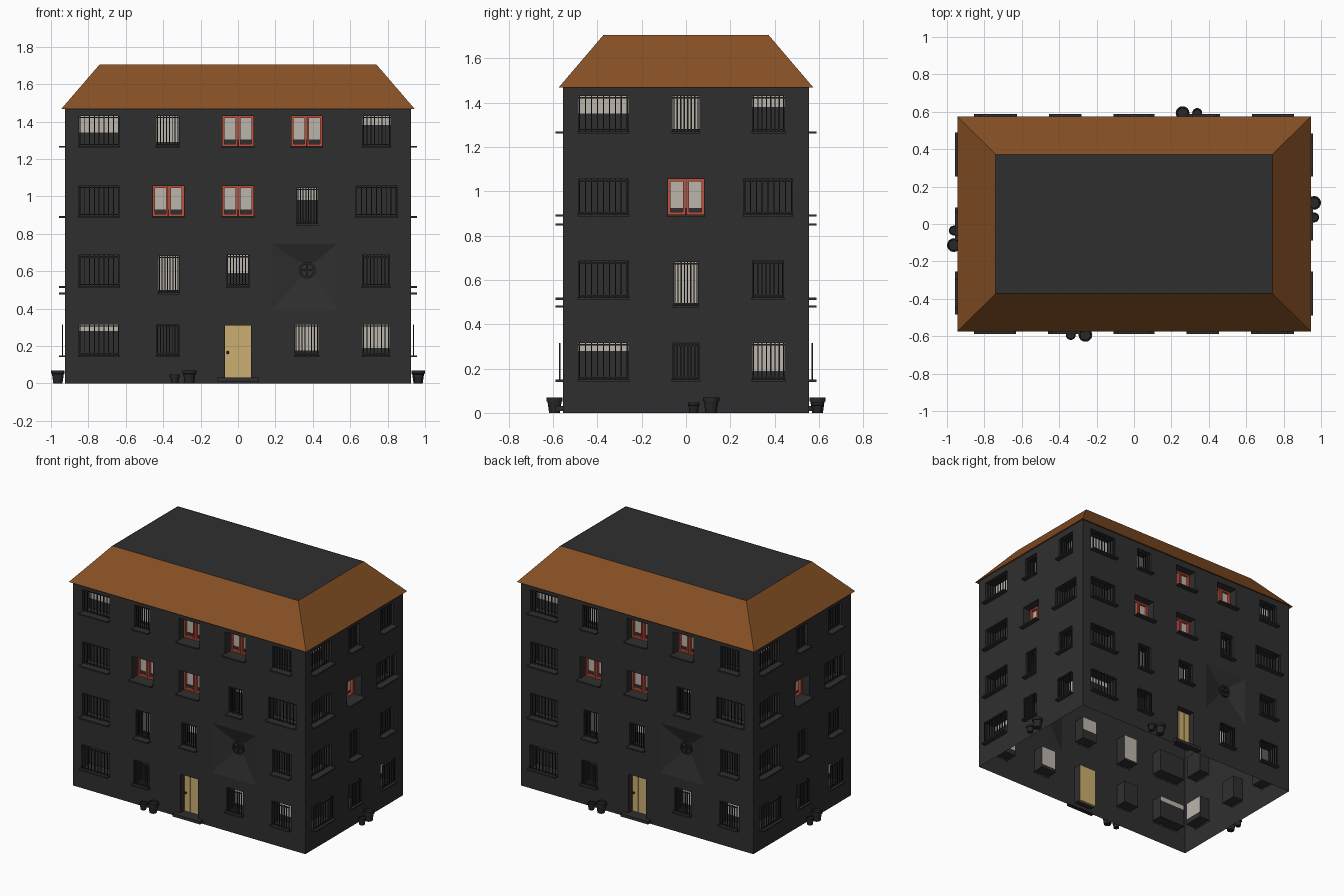
import bpy, bmesh, math
from mathutils import Matrix, Vector

if "Cube" in bpy.data.objects:
    bpy.data.objects.remove(bpy.data.objects["Cube"])

HX, HY, H, DEPTH = 0.925, 0.555, 1.475, 0.08


def material(name, r, g, b):
    m = bpy.data.materials.new(name)
    m.diffuse_color = (r, g, b, 1)
    m.use_nodes = True
    m.node_tree.nodes["Principled BSDF"].inputs["Base Color"].default_value = m.diffuse_color
    return m


DARK = material("dark_plaster", 0.028, 0.028, 0.028)
IRON = material("dark_iron", 0.02, 0.02, 0.02)
PALE = material("pale_glass", 0.5, 0.46, 0.41)
RED = material("red_paint", 0.55, 0.08, 0.045)
WOOD = material("door_wood", 0.6, 0.43, 0.16)
TILE = material("roof_tile", 0.24, 0.08, 0.018)


def finish(bm, name, mat, M=Matrix()):
    me = bpy.data.meshes.new(name)
    bm.transform(M)
    bm.to_mesh(me)
    bm.free()
    ob = bpy.data.objects.new(name, me)
    me.materials.append(mat)
    bpy.context.collection.objects.link(ob)
    return ob


def box(bm, u0, u1, d0, d1, v0, v1):
    mid = Vector(((u0 + u1) / 2, (d0 + d1) / 2, (v0 + v1) / 2))
    size = Matrix.Diagonal((u1 - u0, d1 - d0, v1 - v0, 1))
    bmesh.ops.create_cube(bm, size=1, matrix=Matrix.Translation(mid) @ size)


def rect(bm, u0, u1, v0, v1, d):
    return [bm.verts.new((u, d, v)) for u, v in ((u0, v0), (u1, v0), (u1, v1), (u0, v1))]


def bridge(bm, a, b):
    for i in range(len(a)):
        j = (i + 1) % len(a)
        bm.faces.new((a[i], a[j], b[j], b[i]))


def lathe(bm, profile, x, y, n=14):
    prev = None
    for r, z in profile:
        ring = [bm.verts.new((x + r * math.cos(2 * math.pi * i / n),
                              y + r * math.sin(2 * math.pi * i / n), z)) for i in range(n)]
        if prev:
            bridge(bm, prev, ring)
        else:
            bm.faces.new(ring[::-1])
        prev = ring
    bm.faces.new(prev)


def facade(side, half, M, windows, pots, door=False):
    # wall sheet with real openings (local x along wall, y inward, z up)
    holes = [w[:4] for w in windows]
    if door:
        holes += [(-0.07, 0.07, 0.03, 0.31), (0.18, 0.53, 0.39, 0.745)]
    us = sorted({-half, half} | {h[i] for h in holes for i in (0, 1)})
    vs = sorted({0, H} | {h[i] for h in holes for i in (2, 3)})
    wall = bmesh.new()
    for a, b in zip(us, us[1:]):
        for c, d in zip(vs, vs[1:]):
            u, v = (a + b) / 2, (c + d) / 2
            if not any(h[0] < u < h[1] and h[2] < v < h[3] for h in holes):
                wall.faces.new(rect(wall, a, b, c, d, 0))
    bmesh.ops.remove_doubles(wall, verts=wall.verts, dist=1e-5)
    bars, sills, glass, frames = (bmesh.new() for _ in range(4))
    for u0, u1, v0, v1, kind, pale in windows:
        # recess, back pane and sill
        inner = rect(wall, u0, u1, v0, v1, DEPTH)
        bridge(wall, rect(wall, u0, u1, v0, v1, 0), inner)
        if pale > v0:
            wall.faces.new(rect(wall, u0, u1, v0, min(pale, v1), DEPTH))
        if pale < v1:
            glass.faces.new(rect(glass, u0, u1, pale, v1, DEPTH))
        box(sills, u0 - 0.005, u1 + 0.005, -0.033, 0.002, v0 - 0.01, v0)
        if kind == "red":
            # two casements with a centre gap
            mid, t = (u0 + u1) / 2, 0.011
            for a, b in ((u0, mid - 0.002), (mid + 0.002, u1)):
                for s in ((a, a + t, v0, v1), (b - t, b, v0, v1),
                          (a + t, b - t, v0, v0 + t), (a + t, b - t, v1 - t, v1)):
                    box(frames, s[0], s[1], DEPTH - 0.02, DEPTH - 0.001, s[2], s[3])
        else:
            # iron grille, set proud of the wall on the ground floor
            d = -0.017 if v0 < 0.3 else 0.012
            w = u1 - u0
            n = 9 if w > 0.17 else 8
            for i in range(n):
                u = u0 + 0.005 + (w - 0.01) * i / (n - 1)
                box(bars, u - 0.0025, u + 0.0025, d, d + 0.006, v0, v1)
            for v in (v0 + 0.008, v1 - 0.008):
                box(bars, u0, u1, d, d + 0.006, v - 0.003, v + 0.003)
    if door:
        # door recess, planks, knob and step
        bridge(wall, rect(wall, -0.07, 0.07, 0.03, 0.31, 0), rect(wall, -0.07, 0.07, 0.03, 0.31, 0.06))
        planks = bmesh.new()
        for i in range(3):
            box(planks, -0.07 + i * 0.047, -0.026 + i * 0.047, 0.045, 0.06, 0.03, 0.31)
        box(planks, -0.07, 0.07, 0.052, 0.06, 0.03, 0.31)
        finish(planks, side + "_door", WOOD, M)
        knob = bmesh.new()
        bmesh.ops.create_uvsphere(knob, u_segments=10, v_segments=6, radius=0.008,
                                  matrix=Matrix.Translation((-0.055, 0.038, 0.165)))
        finish(knob, side + "_door_knob", IRON, M)
        step = bmesh.new()
        box(step, -0.11, 0.11, -0.033, 0.002, 0.008, 0.03)
        finish(step, side + "_door_step", DARK, M)
        # splayed niche with a round window
        cx, cz, r = 0.37, 0.605, 0.045
        inner = rect(wall, cx - r, cx + r, cz - r, cz + r, 0.035)
        bridge(wall, rect(wall, 0.18, 0.53, 0.39, 0.745, 0), inner)
        wall.faces.new(inner)
        ring = bmesh.new()
        n, loops = 20, []
        for rad, d in ((0.045, 0.036), (0.045, 0.022), (0.033, 0.022), (0.033, 0.036)):
            loops.append([ring.verts.new((cx + rad * math.cos(2 * math.pi * i / n), d,
                                          cz + rad * math.sin(2 * math.pi * i / n))) for i in range(n)])
        for a, b in zip(loops, loops[1:]):
            bridge(ring, a, b)
        box(ring, cx - 0.035, cx + 0.035, 0.025, 0.035, cz - 0.004, cz + 0.004)
        box(ring, cx - 0.004, cx + 0.004, 0.025, 0.035, cz - 0.035, cz + 0.035)
        bmesh.ops.recalc_face_normals(ring, faces=ring.faces)
        finish(ring, side + "_round_window", IRON, M)
    finish(wall, side + "_wall", DARK, M)
    finish(bars, side + "_grilles", IRON, M)
    finish(sills, side + "_sills", DARK, M)
    finish(glass, side + "_panes", PALE, M)
    finish(frames, side + "_casements", RED, M)
    # flower pots
    pot = bmesh.new()
    for u, r, h in pots:
        lathe(pot, ((r * 0.68, 0), (r * 0.88, h * 0.72), (r, h * 0.74), (r, h),
                    (r * 0.8, h), (r * 0.75, h * 0.8)), u, -0.038)
    finish(pot, side + "_pots", IRON, M)


R4, R3, R2, R1 = (1.27, 1.43), (0.895, 1.055), (0.52, 0.685), (0.15, 0.315)
T3, T2 = (0.855, 1.045), (0.485, 0.68)
NO = 9  # no pale pane
FRONT = [
    (-0.85, -0.635, *R4, "bar", 1.34), (-0.435, -0.315, *R4, "bar", 1.29),
    (-0.082, 0.082, *R4, "red", 1.305), (0.285, 0.45, *R4, "red", 1.305),
    (0.665, 0.815, *R4, "bar", 1.38),
    (-0.85, -0.635, *R3, "bar", NO), (-0.455, -0.29, *R3, "red", 0.93),
    (-0.082, 0.082, *R3, "red", 0.93), (0.315, 0.425, *T3, "bar", 0.98),
    (0.63, 0.85, *R3, "bar", NO),
    (-0.85, -0.635, *R2, "bar", NO), (-0.425, -0.315, *T2, "bar", 0.5),
    (-0.06, 0.06, *R2, "bar", 0.59), (0.665, 0.81, *R2, "bar", NO),
    (-0.85, -0.635, *R1, "bar", 0.28), (-0.435, -0.315, *R1, "bar", NO),
    (0.305, 0.43, *R1, "bar", 0.175), (0.665, 0.81, *R1, "bar", 0.19),
]
SIDE = [
    (-0.485, -0.26, *R4, "bar", 1.35), (-0.06, 0.06, *R4, "bar", 1.28), (0.3, 0.445, *R4, "bar", 1.38),
    (-0.485, -0.26, *R3, "bar", NO), (-0.082, 0.082, *R3, "red", 0.925), (0.26, 0.48, *R3, "bar", NO),
    (-0.485, -0.26, *R2, "bar", NO), (-0.055, 0.055, *T2, "bar", 0.49), (0.3, 0.44, *R2, "bar", NO),
    (-0.485, -0.26, *R1, "bar", 0.28), (-0.06, 0.06, *R1, "bar", NO), (0.3, 0.445, *R1, "bar", 0.19),
]

# opposite facades are half-turn copies of each other
for k, (fside, rside) in enumerate((("front", "right"), ("back", "left"))):
    turn = Matrix.Rotation(math.pi * k, 4, "Z")
    facade(fside, HX, turn @ Matrix.Translation((0, -HY, 0)), FRONT,
           ((-0.338, 0.027, 0.047), (-0.26, 0.037, 0.07)), door=True)
    facade(rside, HY, turn @ Matrix.Rotation(math.pi / 2, 4, "Z") @ Matrix.Translation((0, -HX, 0)),
           SIDE, ((0.035, 0.027, 0.047), (0.113, 0.037, 0.07)))


def ring_at(bm, x, y, z):
    return [bm.verts.new((a * x, b * y, z)) for a, b in ((-1, -1), (1, -1), (1, 1), (-1, 1))]


# hipped roof skirt with narrow eaves
roof = bmesh.new()
eave = ring_at(roof, 0.945, 0.575, 1.467)
bridge(roof, ring_at(roof, HX, HY, H), eave)
bridge(roof, eave, ring_at(roof, 0.74, 0.372, 1.705))
finish(roof, "roof_slopes", TILE)

# flat roof deck
deck = bmesh.new()
deck.faces.new(ring_at(deck, 0.74, 0.372, 1.703))
finish(deck, "roof_deck", DARK)
